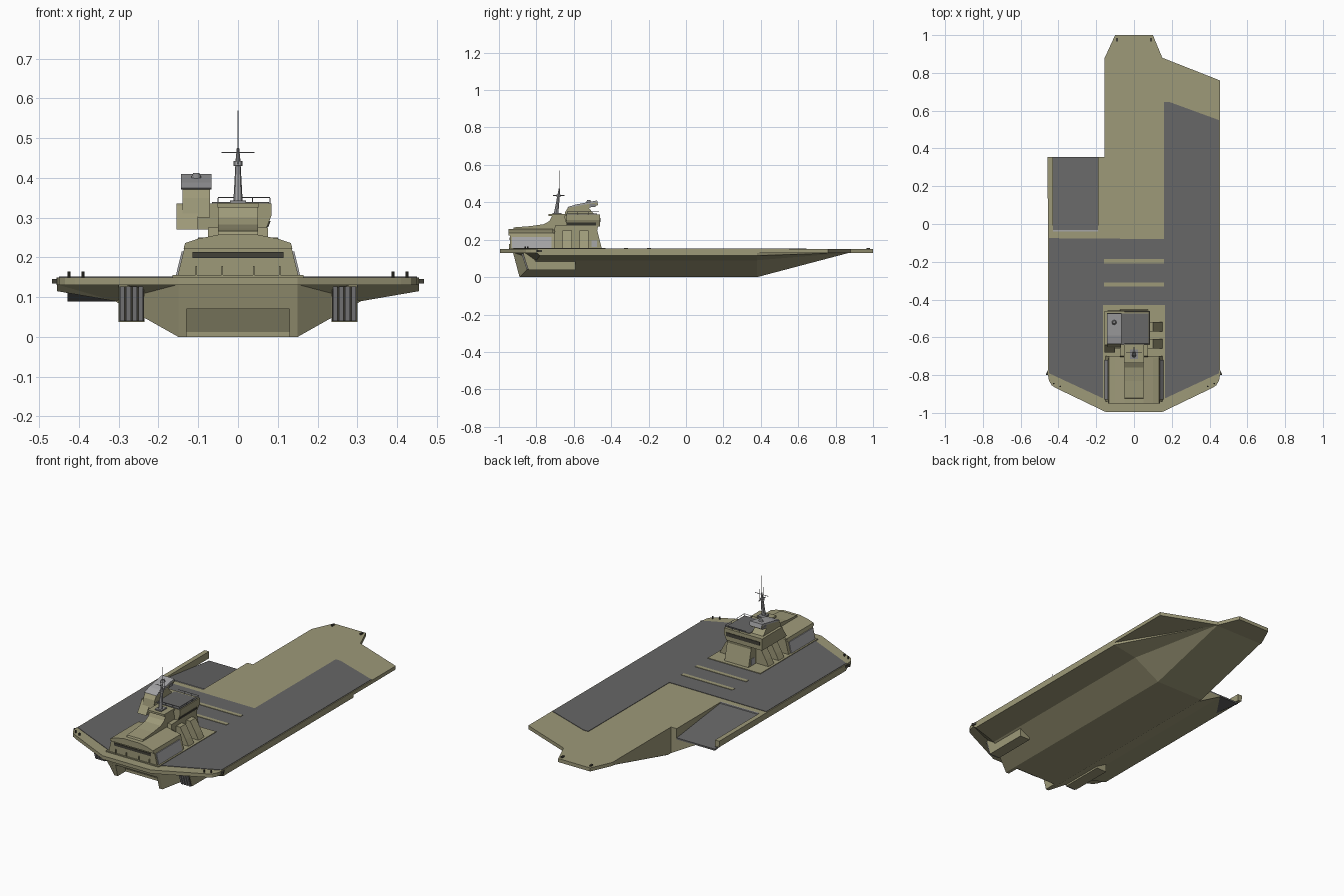
import bpy, bmesh, math
from mathutils import Vector

if "Cube" in bpy.data.objects:
    bpy.data.objects.remove(bpy.data.objects["Cube"])


def material(name, rgb):
    m = bpy.data.materials.new(name)
    m.diffuse_color = (*rgb, 1)
    m.use_nodes = True
    m.node_tree.nodes["Principled BSDF"].inputs["Base Color"].default_value = m.diffuse_color
    return m


KHAKI = material("khaki_paint", (0.34, 0.32, 0.19))
DECK = material("deck_grey", (0.135, 0.135, 0.135))
LIGHT = material("light_grey", (0.38, 0.38, 0.39))
GRILLE = material("grille_grey", (0.24, 0.24, 0.245))
DARK = material("dark_window", (0.055, 0.053, 0.04))


def mesh_object(name, bm, mat):
    bmesh.ops.recalc_face_normals(bm, faces=bm.faces)
    me = bpy.data.meshes.new(name)
    bm.to_mesh(me)
    bm.free()
    me.materials.append(mat)
    ob = bpy.data.objects.new(name, me)
    bpy.context.collection.objects.link(ob)
    return ob


def prism(name, axis, pts, a, b, mat=KHAKI):
    """Extrude a 2D profile along an axis: x takes (y,z), y takes (x,z), z takes (x,y)."""
    put = {"x": lambda p, t: (t, p[0], p[1]),
           "y": lambda p, t: (p[0], t, p[1]),
           "z": lambda p, t: (p[0], p[1], t)}[axis]
    bm = bmesh.new()
    lo = [bm.verts.new(put(p, a)) for p in pts]
    hi = [bm.verts.new(put(p, b)) for p in pts]
    bm.faces.new(lo)
    bm.faces.new(hi)
    n = len(pts)
    for i in range(n):
        j = (i + 1) % n
        bm.faces.new((lo[i], lo[j], hi[j], hi[i]))
    return mesh_object(name, bm, mat)


def box(name, x, y, z, mat=KHAKI):
    return prism(name, "z", [(x[0], y[0]), (x[1], y[0]), (x[1], y[1]), (x[0], y[1])], *z, mat)


def rod(name, p, q, r1, r2=None, mat=LIGHT, sides=8):
    p, q = Vector(p), Vector(q)
    bm = bmesh.new()
    bmesh.ops.create_cone(bm, cap_ends=True, segments=sides, radius1=r1,
                          radius2=r1 if r2 is None else r2, depth=(q - p).length)
    ob = mesh_object(name, bm, mat)
    ob.location = (p + q) / 2
    ob.rotation_euler = (q - p).to_track_quat("Z", "Y").to_euler()
    return ob


def mirrored(pts):
    return pts + [(-x, z) for x, z in reversed(pts)]


def cut(target, cutters):
    for c in cutters:
        c.hide_render = True
        m = target.modifiers.new("cut", "BOOLEAN")
        m.operation, m.solver, m.object = "DIFFERENCE", "EXACT", c
    dg = bpy.context.evaluated_depsgraph_get()
    me = bpy.data.meshes.new_from_object(target.evaluated_get(dg))
    target.modifiers.clear()
    target.data = me


# Hull: one half given as points, mirrored into a closed faceted body
P = {"keel_s": (.15, -.89, 0), "chine_s": (.31, -.80, .09), "edge_s": (.455, -.78, .115),
     "rim_s": (.455, -.80, .132), "tran_s": (.15, -.925, .132), "keel_b": (.15, .38, 0),
     "chine_b": (.31, .38, .09), "edge_b": (.455, .38, .115), "rim_b": (.455, .38, .132),
     "bow": (.15, .88, .132)}
bm = bmesh.new()
R = {k: bm.verts.new(v) for k, v in P.items()}
L = {k: bm.verts.new((-v[0], v[1], v[2])) for k, v in P.items()}
for V in (R, L):
    for f in ("keel_s chine_s tran_s", "chine_s edge_s rim_s", "chine_s rim_s tran_s",
              "keel_s chine_s chine_b keel_b", "chine_s edge_s edge_b chine_b",
              "edge_s rim_s rim_b edge_b", "keel_b chine_b bow", "chine_b edge_b bow",
              "edge_b rim_b bow"):
        bm.faces.new([V[k] for k in f.split()])
for a, b in (("tran_s", "keel_s"), ("keel_s", "keel_b"), ("keel_b", "bow")):
    bm.faces.new((R[a], R[b], L[b], L[a]))
top = ("tran_s", "rim_s", "rim_b", "bow")
bm.faces.new([R[k] for k in top] + [L[k] for k in reversed(top)])
hull = mesh_object("hull", bm, KHAKI)

# Deck slab with the notched port bow
stern = [(.455, -.80), (.45, -.83), (.435, -.855), (.41, -.87), (.15, -.995)]
deck = prism("deck_slab", "z", [(-.155, .88), (-.10, 1), (.10, 1), (.15, .88), (.455, .76)]
             + mirrored(stern) + [(-.457, .355), (-.155, .355)], .13, .15)

# Ramp well, side notch and stern gate recess
well = prism("ramp_cutter", "x", [(-.04, .141), (.37, .088), (.37, .3), (-.04, .3)], -.43, -.19)
notch = box("notch_cutter", (-.7, -.155), (.355, 1.1), (-.2, .3))
gate = prism("gate_cutter", "x", [(-1.1, .07), (-.85, .07), (-.82, .012), (-.82, -.1), (-1.1, -.1)],
             -.13, .13)
cut(hull, [well, notch, gate])
cut(deck, [well])
for c in (well, notch, gate):
    bpy.data.objects.remove(c)

# Sloping side ramp with hinge
prism("side_ramp", "x", [(-.04, .146), (.355, .098), (.355, .089), (-.04, .137)], -.4295, -.1905, DECK)
box("ramp_hinge", (-.43, -.19), (-.04, -.032), (.146, .152), LIGHT)

# Grey flight deck surface and khaki cross bars
prism("deck_surface", "z", [(-.45, -.075), (.16, -.08), (.16, .645), (.19, .645), (.45, .55),
                            (.45, -.79), (.16, -.925), (-.16, -.925), (-.45, -.79)], .149, .1525, DECK)
for y in (-.197, -.32):
    box("deck_bar", (-.16, .16), (y - .011, y + .011), (.15, .155))
box("house_base", (-.165, .165), (-.945, -.43), (.15, .156))

# Stern water jet pods with slatted grilles
for s in (-1, 1):
    prism("jet_pod", "x", [(-.87, .131), (-.84, .038), (-.59, .038), (-.59, .087),
                           (-.78, .095), (-.78, .131)], s * .235, s * .30)
    prism("grille_back", "x", [(-.874, .127), (-.845, .04), (-.84, .04), (-.869, .127)],
          s * .237, s * .298, DARK)
    for i in range(4):
        x = .2385 + i * .0155
        prism("grille_slat", "x", [(-.88, .127), (-.851, .04), (-.84, .04), (-.869, .127)],
              s * x, s * (x + .012), GRILLE)
    # Bollards, bow cleats and side fenders
    for x, y in ((.39, -.86), (.425, -.845)):
        rod("bollard", (s * x, y, .15), (s * x, y, .164), .004, mat=DARK)
    box("bow_cleat", (s * .09 - .005, s * .09 + .005), (.965, .985), (.15, .157), DARK)
    prism("side_fender", "z", [(s * .45, -.76), (s * .468, -.80), (s * .45, -.80)], .134, .146, DARK)

# Front deckhouse with arched overhanging roof
prism("deckhouse", "y", mirrored([(.153, .15), (.132, .235), (.05, .253)]), -.94, -.70)
prism("house_roof", "y", mirrored([(.137, .222), (.133, .236), (.10, .247), (.05, .257)]), -.95, -.71)
box("front_window", (-.115, .115), (-.944, -.935), (.198, .213), DARK)
for x in (-.105, -.04, .04, .105):
    box("front_rib", (x - .002, x + .002), (-.946, -.935), (.15, .178))
for s in (-1, 1):
    prism("side_window", "y", [(s * .148, .156), (s * .156, .156), (s * .1415, .215), (s * .134, .215)],
          -.93, -.72, LIGHT)

# Roof spine sweeping up to the mast platform
prism("roof_spine", "x", [(-.935, .235), (-.92, .266), (-.83, .273), (-.76, .283), (-.73, .30),
                          (-.715, .33), (-.65, .33), (-.60, .15), (-.80, .15)], -.05, .05)
box("mast_platform", (-.052, .052), (-.735, -.64), (.326, .337))

# Tower core and side buttresses
prism("tower_core", "x", [(-.72, .15), (-.70, .275), (-.47, .275), (-.475, .25), (-.45, .15)], -.075, .075)
for s in (-1, 1):
    for y in (-.66, -.57):
        prism("buttress", "y", [(s * .06, .15), (s * .155, .15), (s * .135, .19), (s * .10, .25),
                                (s * .06, .25)], y, y + .05)
    box("core_window", (s * .07, s * .078), (-.505, -.475), (.16, .195), LIGHT)

# Bridge with grey top and window band
prism("bridge", "y", [(-.155, .27), (.07, .27), (.084, .305), (.084, .336), (-.155, .336)], -.64, -.46)
box("bridge_top", (-.065, .078), (-.638, -.475), (.335, .339), DECK)
box("rear_window", (-.14, .07), (-.465, -.457), (.295, .315), DARK)
prism("side_window_band", "y", [(.071, .276), (.076, .276), (.0822, .291), (.075, .291)],
      -.635, -.48, DARK)
prism("wing_slope", "x", [(-.68, .27), (-.64, .27), (-.64, .33)], -.155, -.10)

# Lookout tower with sloping grey cap and small dome
prism("lookout_tower", "x", [(-.655, .30), (-.645, .35), (-.63, .372), (-.475, .403), (-.47, .385),
                             (-.52, .37), (-.49, .336), (-.49, .30)], -.14, -.07)
prism("lookout_cap", "x", [(-.635, .374), (-.59, .388), (-.475, .41), (-.47, .388), (-.475, .40),
                           (-.63, .371)], -.143, -.067, LIGHT)
box("lookout_window", (-.142, -.068), (-.515, -.483), (.376, .39), GRILLE)
rod("cap_dome", (-.105, -.52, .398), (-.105, -.52, .412), .014, .008, GRILLE, 12)

# Railings round the bridge top
corners = [(-.05, -.635), (.08, -.635), (.08, -.465), (-.05, -.465)]
for (x0, y0), (x1, y1) in zip(corners, corners[1:]):
    rod("rail", (x0, y0, .35), (x1, y1, .35), .0013, mat=GRILLE, sides=5)
    for i in range(4):
        t = i / 3
        x, y = x0 + (x1 - x0) * t, y0 + (y1 - y0) * t
        rod("rail_post", (x, y, .335), (x, y, .35), .0013, mat=GRILLE, sides=5)

# Mast, yards and aerial
box("mast_foot", (-.02, .02), (-.715, -.665), (.315, .343), GRILLE)
rod("mast", (0, -.695, .335), (0, -.68, .445), .012, .006)
rod("mast_collar", (0, -.683, .43), (0, -.682, .442), .011)
rod("mast_head", (0, -.68, .445), (0, -.677, .475), .006, .003)
rod("cross_yard", (-.042, -.678, .464), (.042, -.678, .464), .0016)
rod("fore_yard", (0, -.71, .437), (0, -.65, .437), .0025)
rod("aerial", (0, -.677, .47), (0, -.677, .57), .0016, .001)
for y in (-.695, -.66):
    rod("short_aerial", (0, y, .437), (0, y, .50), .001, sides=5)
